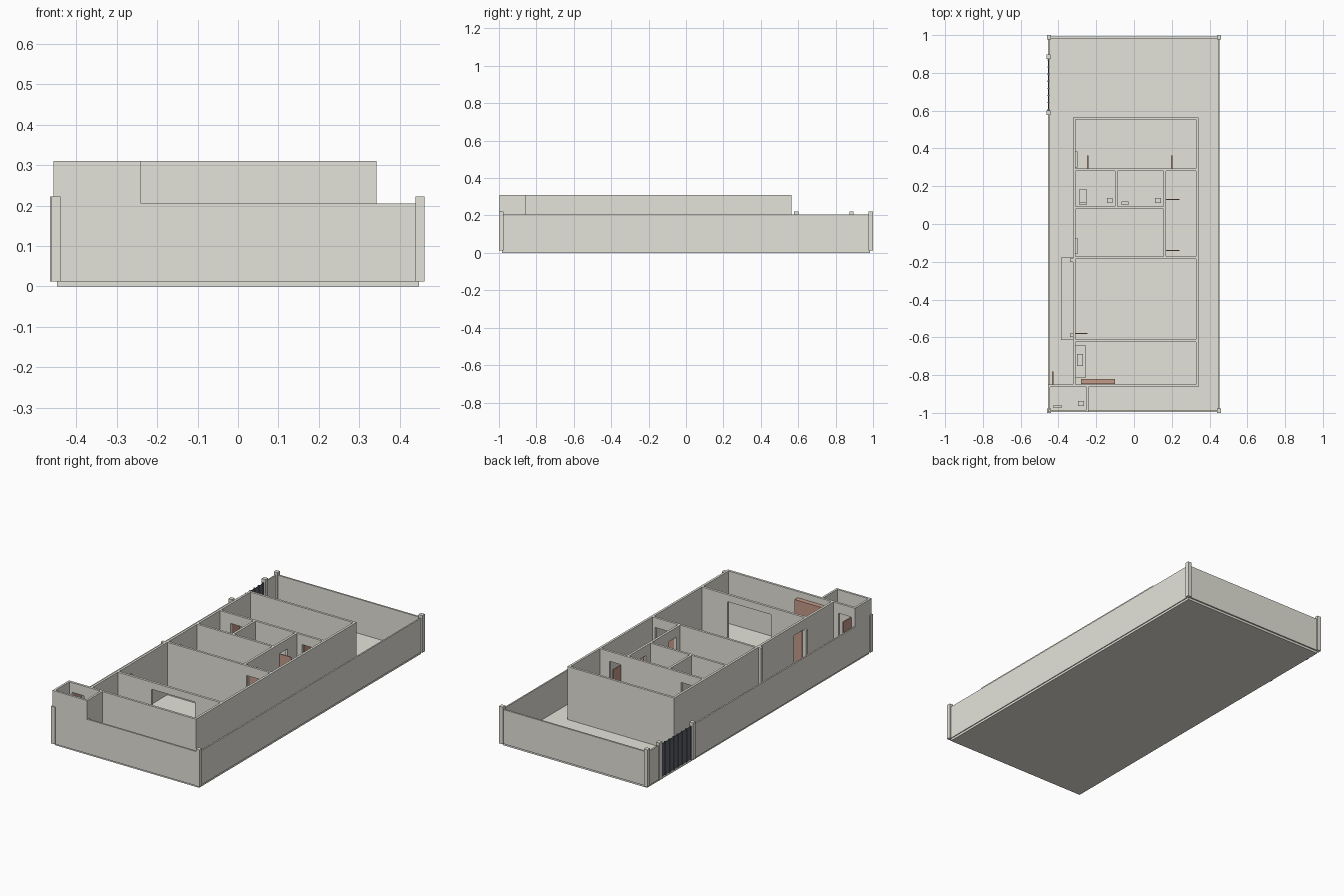
import bpy, bmesh


def material(name, rgb):
    m = bpy.data.materials.new(name)
    m.diffuse_color = (*rgb, 1)
    return m


PLASTER = material("grey plaster", (0.78, 0.77, 0.70))
WOOD = material("brown wood", (0.56, 0.33, 0.25))
STEEL = material("dark steel", (0.115, 0.125, 0.15))

BASE, HOUSE, FENCE, DOOR = 0.0125, 0.31, 0.205, 0.255


def boxes(name, items, mat=PLASTER):
    """One object made of boxes given as (x0, x1, y0, y1, z0, z1)."""
    bm = bmesh.new()
    for x0, x1, y0, y1, z0, z1 in items:
        v = [bm.verts.new((x, y, z)) for z in (z0, z1)
             for x, y in ((x0, y0), (x1, y0), (x1, y1), (x0, y1))]
        bm.faces.new(v[3::-1])
        bm.faces.new(v[4:])
        for i in range(4):
            j = (i + 1) % 4
            bm.faces.new((v[i], v[j], v[j + 4], v[i + 4]))
    me = bpy.data.meshes.new(name)
    bm.to_mesh(me)
    bm.free()
    me.materials.append(mat)
    ob = bpy.data.objects.new(name, me)
    bpy.context.collection.objects.link(ob)
    return ob


def wall(name, axis, lo, hi, start, end, top=HOUSE, openings=()):
    """Wall running along an axis, with openings (from, to, head height)."""
    parts, pos = [], start
    for a, b, head in openings:
        parts += [(pos, a, BASE), (a, b, head)]
        pos = b
    parts.append((pos, end, BASE))
    boxes(name, [(a, b, lo, hi, z, top) if axis == "x" else (lo, hi, a, b, z, top)
                 for a, b, z in parts])


# Ground slab, house floor and side porch
boxes("ground_slab", [(-0.448, 0.448, -0.985, 0.985, 0, BASE)])
boxes("house_floor", [(-0.316, 0.334, -0.855, 0.555, 0.005, 0.015)])
boxes("porch_step", [(-0.387, -0.316, -0.615, -0.178, 0.005, 0.026)])
boxes("porch_posts", [(-0.34, -0.322, -0.2, -0.182, BASE, HOUSE),
                      (-0.34, -0.322, -0.597, -0.579, BASE, DOOR)])

# Boundary walls and pillars
wall("rear_boundary_wall", "x", 0.983, 0.993, -0.45, 0.45, FENCE)
wall("front_boundary_wall", "x", -0.996, -0.986, -0.25, 0.45, FENCE)
wall("right_boundary_wall", "y", 0.445, 0.453, -0.99, 0.99, FENCE)
wall("left_boundary_wall", "y", -0.456, -0.448, -0.985, 0.59, FENCE)
wall("left_rear_boundary_wall", "y", -0.456, -0.448, 0.886, 0.99, FENCE)
boxes("boundary_pillars", [(x - 0.0115, x + 0.0115, y - 0.0115, y + 0.0115, BASE, 0.222)
                           for x, y in ((-0.45, 0.9885), (0.45, 0.9885), (-0.45, -0.9885),
                                        (0.45, -0.9885), (-0.453, 0.589), (-0.453, 0.885))])

# Sliding gate: sheet with upright bars
boxes("gate_sheet", [(-0.454, -0.45, 0.6, 0.874, 0.018, 0.2)], STEEL)
boxes("gate_bars", [(-0.457, -0.447, y - 0.003, y + 0.003, 0.016, 0.203)
                    for y in (0.605 + 0.0376 * i for i in range(8))], STEEL)

# House outer walls
wall("house_left_wall", "y", -0.322, -0.309, -0.862, 0.565,
     openings=[(-0.583, -0.5, DOOR)])
wall("house_right_wall", "y", 0.329, 0.342, -0.862, 0.565)
wall("house_rear_wall", "x", 0.552, 0.565, -0.309, 0.329)
wall("house_front_wall", "x", -0.862, -0.849, -0.456, 0.329,
     openings=[(-0.428, -0.355, DOOR)])

# House inner walls
wall("rear_bedroom_wall", "x", 0.281, 0.294, -0.309, 0.329,
     openings=[(-0.244, -0.176, DOOR), (0.201, 0.269, DOOR)])
wall("bathroom_wall", "x", 0.079, 0.092, -0.309, 0.157)
wall("middle_bedroom_wall", "x", -0.186, -0.173, -0.309, 0.329,
     openings=[(0.183, 0.315, DOOR)])
wall("kitchen_wall", "x", -0.626, -0.612, -0.309, 0.329,
     openings=[(-0.1, 0.17, 0.27)])
wall("bathroom_divider", "y", -0.1, -0.087, 0.092, 0.281)
wall("hallway_wall", "y", 0.157, 0.17, -0.173, 0.281,
     openings=[(-0.138, -0.07, DOOR), (0.13, 0.198, DOOR)])

# Front corner store room, flush with the boundary wall
wall("store_front_wall", "x", -0.996, -0.984, -0.456, -0.24)
wall("store_left_wall", "y", -0.456, -0.444, -0.984, -0.862)
wall("store_right_wall", "y", -0.252, -0.24, -0.984, -0.862)

# Door leaves standing open
T, TOP = 0.003, 0.253
boxes("door_leaves", [
    (x - T, x + T, y, y + 0.068, 0.016, TOP)
    for x, y in ((-0.245, 0.294), (0.2, 0.294), (-0.43, -0.849))] + [
    (x, x + 0.07, y - T, y + T, 0.016, TOP)
    for x, y in ((0.17, 0.13), (0.17, -0.14), (-0.316, -0.58))], WOOD)

# Tall cupboard and wall cabinets
boxes("cupboard", [(-0.28, -0.1, -0.848, -0.821, BASE, 0.275)], WOOD)
boxes("wall_cabinets", [(-0.309, -0.298, 0.3, 0.385, BASE, DOOR),
                        (-0.309, -0.298, -0.158, -0.073, BASE, DOOR)])

# Kitchen counter with sink
boxes("kitchen_counter", [(-0.309, -0.256, -0.815, -0.64, BASE, 0.1)])
boxes("kitchen_sink", [(-0.301, -0.27, -0.752, -0.687, 0.1, 0.115)])

# Bathroom fixtures
boxes("shower_tray", [(-0.291, -0.249, 0.117, 0.183, BASE, 0.06),
                      (-0.289, -0.251, 0.1, 0.117, BASE, 0.085)])
boxes("toilets", [(-0.144, -0.113, 0.11, 0.138, BASE, 0.055),
                  (0.112, 0.143, 0.11, 0.138, BASE, 0.055),
                  (-0.297, -0.265, -0.964, -0.938, BASE, 0.055)])
boxes("washbasins", [(-0.066, -0.03, 0.1, 0.119, 0.075, 0.1),
                     (-0.425, -0.385, -0.973, -0.957, 0.075, 0.1)])
